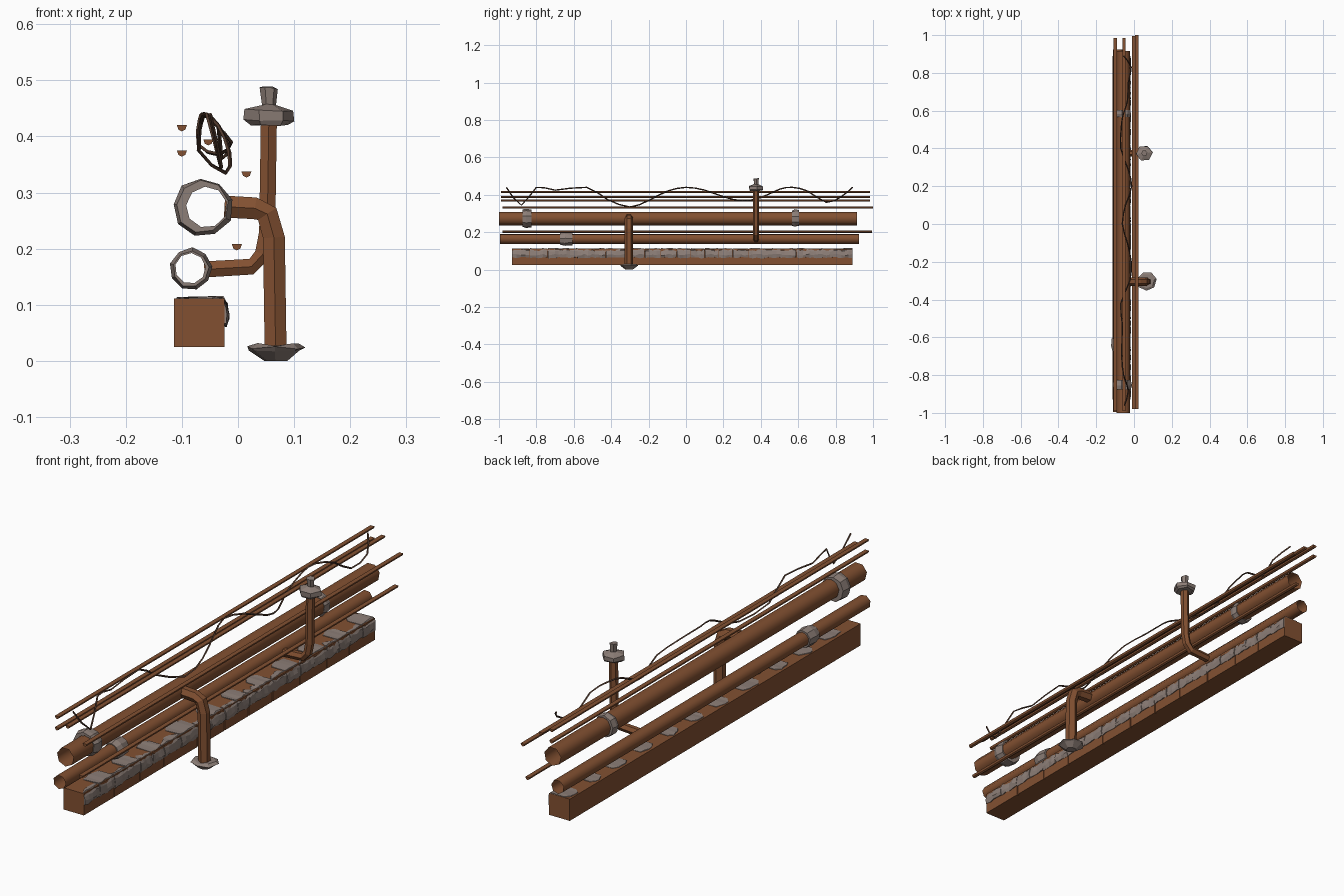
import bpy, bmesh, math, random
from mathutils import Vector

if "Cube" in bpy.data.objects:
    bpy.data.objects.remove(bpy.data.objects["Cube"])

random.seed(4)
rnd = random.uniform


def material(name, rgb):
    m = bpy.data.materials.new(name)
    m.diffuse_color = (*rgb, 1)
    m.use_nodes = True
    m.node_tree.nodes["Principled BSDF"].inputs["Base Color"].default_value = m.diffuse_color
    return m


RUST = material("rust_brown", (0.225, 0.081, 0.031))
STONE = material("stone_grey", (0.265, 0.21, 0.186))
DARK = material("dark_wire_brown", (0.09, 0.045, 0.028))


def finish(name, bm, mat, smooth=False):
    bmesh.ops.recalc_face_normals(bm, faces=bm.faces)
    for f in bm.faces:
        f.smooth = smooth
    me = bpy.data.meshes.new(name)
    bm.to_mesh(me)
    bm.free()
    me.materials.append(mat)
    ob = bpy.data.objects.new(name, me)
    bpy.context.collection.objects.link(ob)
    return ob


def skin(name, rings, mat, caps=True, closed=False, smooth=False):
    """Join equal-length rings of points into a surface."""
    bm = bmesh.new()
    rows = [[bm.verts.new(p) for p in r] for r in rings]
    pairs = list(zip(rows, rows[1:])) + ([(rows[-1], rows[0])] if closed else [])
    for a, b in pairs:
        for i in range(len(a)):
            j = (i + 1) % len(a)
            bm.faces.new((a[i], a[j], b[j], b[i]))
    if caps and not closed:
        bm.faces.new(rows[0])
        bm.faces.new(rows[-1])
    return finish(name, bm, mat, smooth)


def circle(cx, cz, r, y, sides, turn=0.0, jitter=0.0):
    pts = []
    for i in range(sides):
        a = turn + math.tau * i / sides
        q = r * (1 + rnd(-jitter, jitter))
        pts.append((cx + q * math.cos(a), y, cz + q * math.sin(a)))
    return pts


def sweep(name, path, radius, sides, ref, mat):
    """Run a polygon section along a path."""
    path = [Vector(p) for p in path]
    rings = []
    for i, p in enumerate(path):
        t = (path[min(i + 1, len(path) - 1)] - path[max(i - 1, 0)]).normalized()
        u = (ref - t * ref.dot(t)).normalized()
        v = t.cross(u)
        rings.append([p + radius * (math.cos(a) * u + math.sin(a) * v)
                      for a in (math.tau * k / sides for k in range(sides))])
    return skin(name, rings, mat)


def rounded(path, steps=2):
    """Smooth curve through the path points."""
    p = [Vector(q) for q in path]
    p = [p[0]] + p + [p[-1]]
    out = []
    for a, b, c, d in zip(p, p[1:], p[2:], p[3:]):
        for k in range(steps):
            t = k / steps
            out.append(0.5 * (2 * b + (c - a) * t + (2 * a - 5 * b + 4 * c - d) * t ** 2
                              + (3 * b - a - 3 * c + d) * t ** 3))
    return out + [p[-1]]


def rock(name, x, y, levels, sides, turn):
    """Stacked uneven rings: (height, radius)."""
    rings = []
    for z, r in levels:
        ring = []
        for i in range(sides):
            a = turn + math.tau * i / sides
            q = r * rnd(0.92, 1.08)
            ring.append((x + q * math.cos(a), y + q * math.sin(a),
                         max(0, z + rnd(-0.003, 0.003) * (z > 0))))
        rings.append(ring)
    return skin(name, rings, STONE)


# Open-ended pipes
BIG = (-0.056, 0.274, 0.037, 7, 0.25)
SMALL = (-0.085, 0.165, 0.0275, 7, 0.1)
for name, (cx, cz, r, n, turn), y0, y1 in (("large_pipe", BIG, -1.0, 0.915),
                                           ("small_pipe", SMALL, -0.995, 0.925)):
    skin(name, [circle(cx, cz, r, y, n, turn) for y in (y0, y1)], RUST, caps=False, smooth=True)


# Rough stone collars around the pipes
def collar(name, pipe, centre, y, width, outer):
    cx, cz, r, n, turn = pipe
    ox, oz = centre
    rings = [circle(cx, cz, r * 0.99, y - width / 2, 9, turn),
             circle(ox, oz, outer * 0.88, y - width / 2, 9, turn, 0.05),
             circle(ox, oz, outer, y - width * 0.1, 9, turn, 0.05),
             circle(ox, oz, outer * 0.92, y + width / 2, 9, turn, 0.05),
             circle(cx, cz, r * 0.99, y + width / 2, 9, turn)]
    skin(name, rings, STONE, closed=True)


collar("large_pipe_front_collar", BIG, (-0.063, 0.274), -0.85, 0.05, 0.053)
collar("large_pipe_back_collar", BIG, (-0.06, 0.274), 0.585, 0.036, 0.047)
collar("small_pipe_collar", SMALL, (-0.084, 0.164), -0.64, 0.065, 0.037)

# Thin rods with a flat-topped section
SECTION = [(-0.009, 0.005), (0.009, 0.005), (0.006, -0.003), (0, -0.006), (-0.006, -0.003)]
RODS = [(-0.1, 0.415, -0.99, 0.985), (-0.1, 0.37, -0.99, 0.985), (-0.053, 0.39, -0.99, 0.985),
        (0.015, 0.333, -0.98, 1.0), (-0.002, 0.203, -0.98, 0.995)]
for k, (x, z, y0, y1) in enumerate(RODS):
    skin(f"rod_{k + 1}", [[(x + a, y, z + b) for a, b in SECTION] for y in (y0, y1)], RUST)

# Loose wire weaving around the rods
WIRE = [(-0.05, -0.96, 0.44), (-0.03, -0.88, 0.345), (-0.055, -0.8, 0.44), (-0.065, -0.7, 0.425),
        (-0.062, -0.53, 0.44), (-0.07, -0.42, 0.375), (-0.022, -0.3, 0.335), (-0.015, -0.2, 0.37),
        (-0.035, -0.1, 0.42), (-0.062, 0.0, 0.44), (-0.045, 0.1, 0.425), (-0.012, 0.2, 0.39),
        (-0.035, 0.3, 0.368), (-0.07, 0.4, 0.385), (-0.068, 0.5, 0.43), (-0.06, 0.57, 0.44),
        (-0.035, 0.65, 0.42), (-0.03, 0.75, 0.36), (-0.015, 0.83, 0.39), (-0.055, 0.89, 0.44)]
sweep("loose_wire", rounded(WIRE), 0.0036, 4, Vector((1, 0, 0)), DARK)

# Bent support arms
Y = Vector((0, 1, 0))
sweep("standing_support", [(0.067, -0.305, 0.02), (0.064, -0.305, 0.22), (0.052, -0.305, 0.262),
                           (0.03, -0.305, 0.272), (-0.024, -0.305, 0.275)], 0.0225, 6, Y, RUST)
sweep("hanging_support", [(0.055, 0.375, 0.43), (0.052, 0.375, 0.23), (0.044, 0.375, 0.19),
                          (0.024, 0.375, 0.168), (-0.06, 0.375, 0.163)], 0.0165, 6, Y, RUST)

# Stone foot and stone top mount
rock("support_foot", 0.067, -0.302,
     [(0, 0.02), (0.016, 0.047), (0.024, 0.052), (0.029, 0.04)], 7, 0.2)
rock("top_mount", 0.055, 0.375,
     [(0.421, 0.034), (0.429, 0.043), (0.446, 0.042), (0.456, 0.012), (0.487, 0.017)], 6, 0.1)

# Long beam with a plain back and a row of blocks along its right side
cuts = [-0.93, -0.74, -0.58, -0.43, -0.22, -0.05, 0.1, 0.25, 0.42, 0.59, 0.73, 0.89]


def bar(name, x0, x1, y0, y1):
    skin(name, [[(x0, y, 0.025), (x1, y, 0.025), (x1, y, 0.111), (x0, y, 0.111)]
                for y in (y0, y1)], RUST)


bar("beam", -0.114, -0.03, cuts[0], cuts[-1])
for k, (a, b) in enumerate(zip(cuts, cuts[1:])):
    bar(f"beam_block_{k + 1}", -0.03, -0.024, a + 0.002 * (k > 0), b - 0.002 * (b < 0.89))

# Broken stone facing wrapping the beam's upper right edge, alternately deep and shallow on top
for k, (a, b) in enumerate(zip(cuts, cuts[1:])):
    for half in range(2):
        s = a + (b - a) * half / 2
        e = s + (b - a) / 2
        rings = []
        for i in range(5):
            y = s + 0.001 + (e - s - 0.002) * i / 4
            inner = rnd(-0.112, -0.1) if half else rnd(-0.065, -0.04)
            if i in (0, 4):
                inner += 0.012
            rings.append([(inner, y, 0.106), (inner + 0.003, y, rnd(0.112, 0.114)),
                          (rnd(-0.033, -0.026), y, rnd(0.111, 0.116)),
                          (rnd(-0.023, -0.018), y, rnd(0.095, 0.104)),
                          (rnd(-0.02, -0.015), y, rnd(0.074, 0.085)),
                          (rnd(-0.022, -0.02), y, rnd(0.06, 0.068)), (-0.03, y, 0.066)])
        skin(f"stone_facing_{2 * k + half + 1}", rings, STONE)
